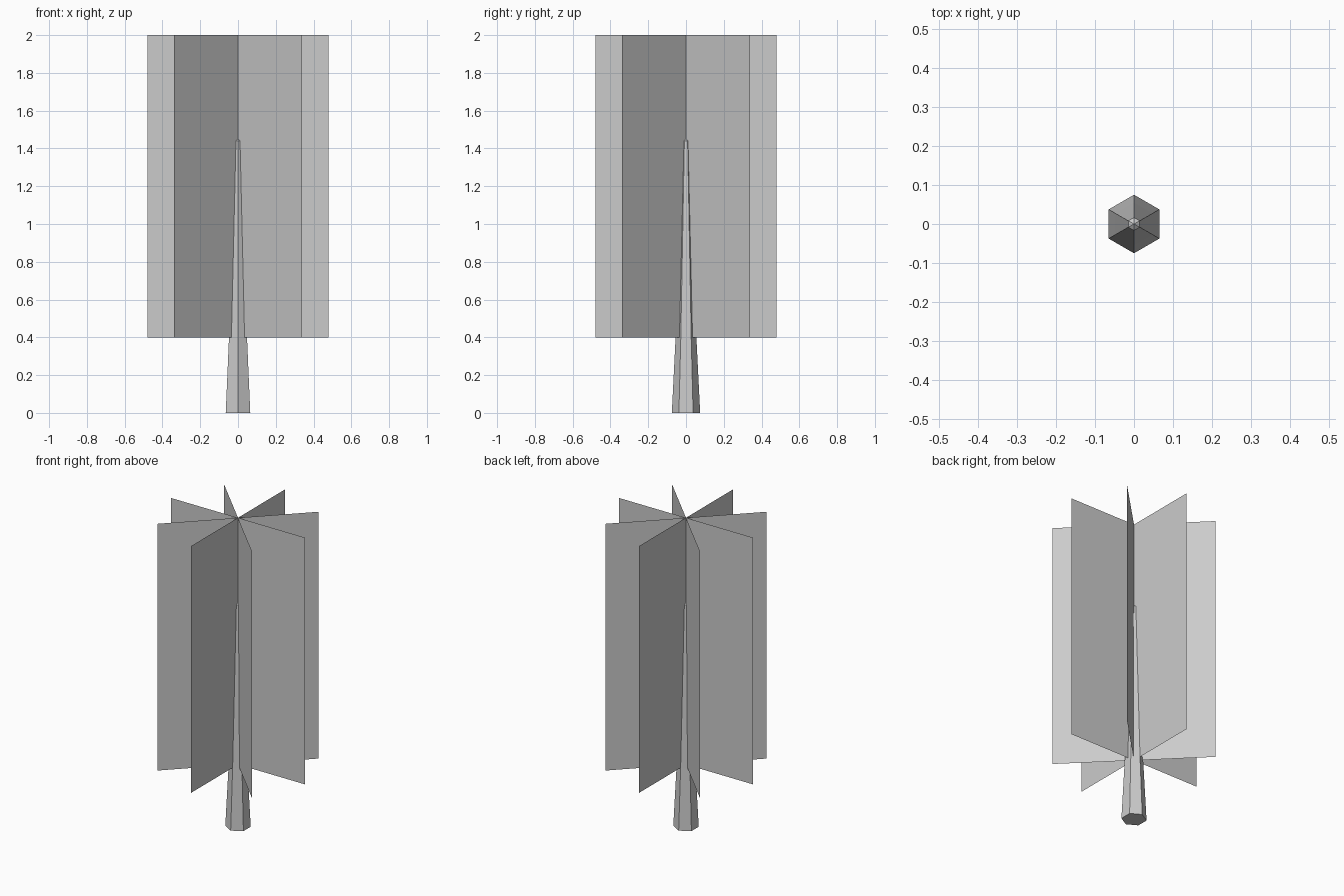
import bpy
from math import sin, cos, pi

if "Cube" in bpy.data.objects:
    bpy.data.objects.remove(bpy.data.objects["Cube"])


def make_object(name, verts, faces):
    mesh = bpy.data.meshes.new(name)
    mesh.from_pydata(verts, [], faces)
    mesh.update()
    obj = bpy.data.objects.new(name, mesh)
    bpy.context.collection.objects.link(obj)
    return obj


# Trunk: tapering six-sided post with a blunt pointed tip
SIDES = 6
rings = [(0.0, 0.075), (0.4, 0.055), (1.44, 0.017)]  # (height, radius)
verts = [(r * cos(pi / 2 + 2 * pi * i / SIDES), r * sin(pi / 2 + 2 * pi * i / SIDES), z)
         for z, r in rings for i in range(SIDES)]
verts.append((0, 0, 1.452))
faces = [tuple(reversed(range(SIDES)))]
for k in range(len(rings) - 1):
    a, b = k * SIDES, (k + 1) * SIDES
    for i in range(SIDES):
        j = (i + 1) % SIDES
        faces.append((a + i, a + j, b + j, b + i))
last, tip = (len(rings) - 1) * SIDES, len(verts) - 1
faces += [(last + i, last + (i + 1) % SIDES, tip) for i in range(SIDES)]
make_object("trunk", verts, faces)

# Foliage: four flat cards crossing on the trunk axis
HALF, LOW, HIGH = 0.48, 0.4, 2.0
for n in range(4):
    x, y = HALF * cos(n * pi / 4), HALF * sin(n * pi / 4)
    make_object(f"foliage_card_{n + 1}",
                [(-x, -y, LOW), (x, y, LOW), (x, y, HIGH), (-x, -y, HIGH)],
                [(0, 1, 2, 3)])
